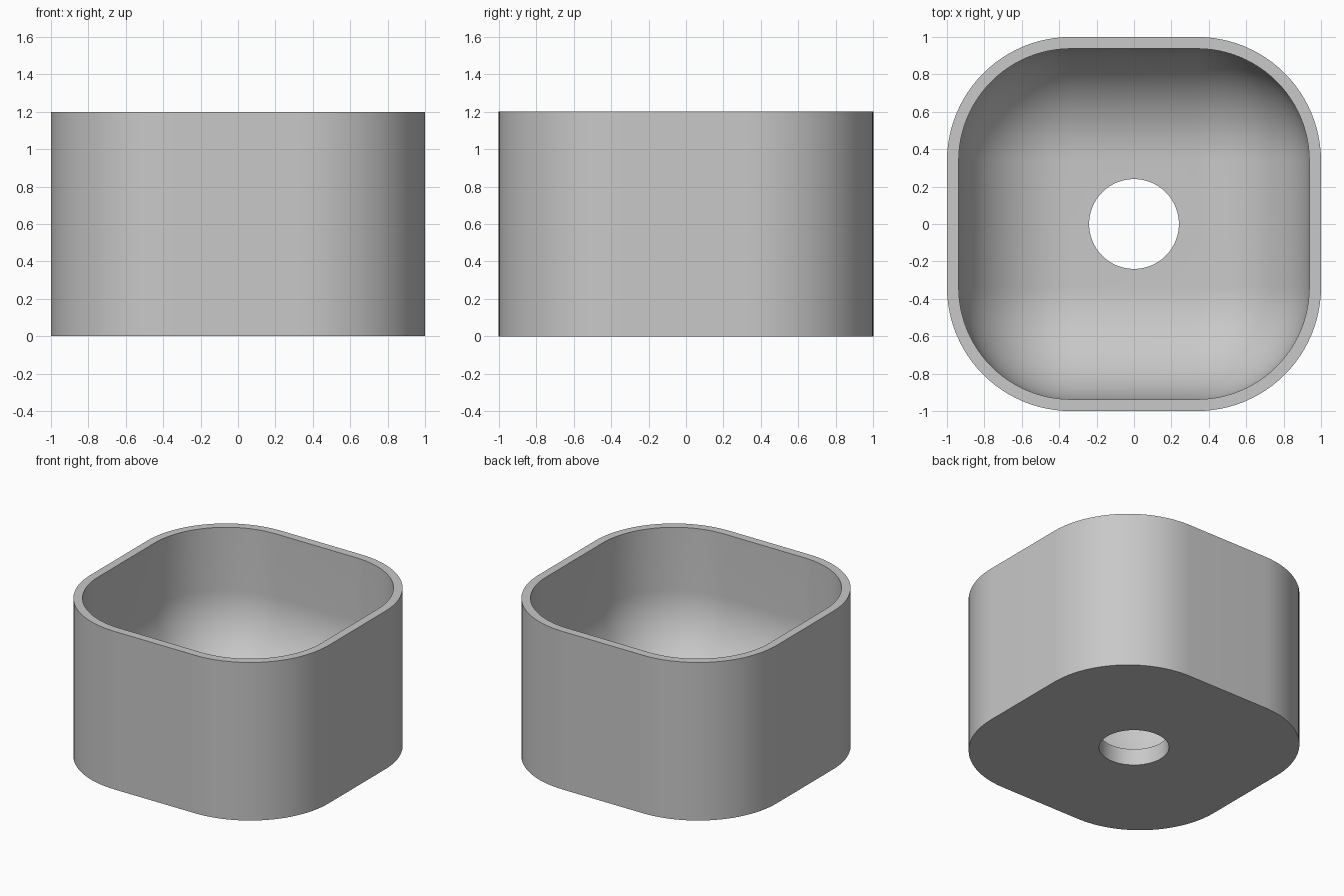
import bpy
import bmesh
from math import cos, sin, pi, radians

if "Cube" in bpy.data.objects:
    bpy.data.objects.remove(bpy.data.objects["Cube"], do_unlink=True)

HEIGHT = 1.2
WALL = 0.0625
FLOOR = 0.125
CORNER = 0.3375          # centre of each rounded corner
INNER_R = 0.6            # inner corner radius, also the fillet to the floor
OUTER_R = INNER_R + WALL
HOLE_R = 0.24
ARC_STEPS = 24


def add_ring(bm, centre, radius, z):
    """Rounded square: four corner arcs; a circle when centre is zero."""
    verts = []
    for quarter in range(4):
        mid = (quarter + 0.5) * pi / 2
        cx = centre if cos(mid) > 0 else -centre
        cy = centre if sin(mid) > 0 else -centre
        for step in range(ARC_STEPS + 1):
            a = (quarter + step / ARC_STEPS) * pi / 2
            verts.append(bm.verts.new((cx + radius * cos(a), cy + radius * sin(a), z)))
    return verts


# Cross-section: underside, outer wall, rim, inner wall, fillet, drain hole
section = [(0, HOLE_R, 0), (CORNER, OUTER_R, 0),
           (CORNER, OUTER_R, HEIGHT), (CORNER, INNER_R, HEIGHT)]
for i in range(ARC_STEPS + 1):
    t = i / ARC_STEPS * pi / 2
    section.append((CORNER, INNER_R * cos(t), FLOOR + INNER_R * (1 - sin(t))))
section.append((0, HOLE_R, FLOOR))

# Planter body: rings bridged into one closed shell
bm = bmesh.new()
rings = [add_ring(bm, *entry) for entry in section]
for lower, upper in zip(rings, rings[1:] + rings[:1]):
    for i in range(len(lower)):
        j = (i + 1) % len(lower)
        bm.faces.new((lower[i], lower[j], upper[j], upper[i]))
bmesh.ops.remove_doubles(bm, verts=bm.verts[:], dist=0.00001)
bmesh.ops.recalc_face_normals(bm, faces=bm.faces[:])
mesh = bpy.data.meshes.new("planter_body")
bm.to_mesh(mesh)
bm.free()
body = bpy.data.objects.new("planter_body", mesh)
bpy.context.collection.objects.link(body)

# Single grey material
grey = bpy.data.materials.new("light_grey")
grey.use_nodes = True
colour = (0.58, 0.58, 0.58, 1)
grey.diffuse_color = colour
grey.node_tree.nodes["Principled BSDF"].inputs["Base Color"].default_value = colour
mesh.materials.append(grey)

# Smooth curves, crisp rim and hole edges
bpy.ops.object.select_all(action="DESELECT")
body.select_set(True)
bpy.context.view_layer.objects.active = body
bpy.ops.object.shade_smooth_by_angle(angle=radians(30))
